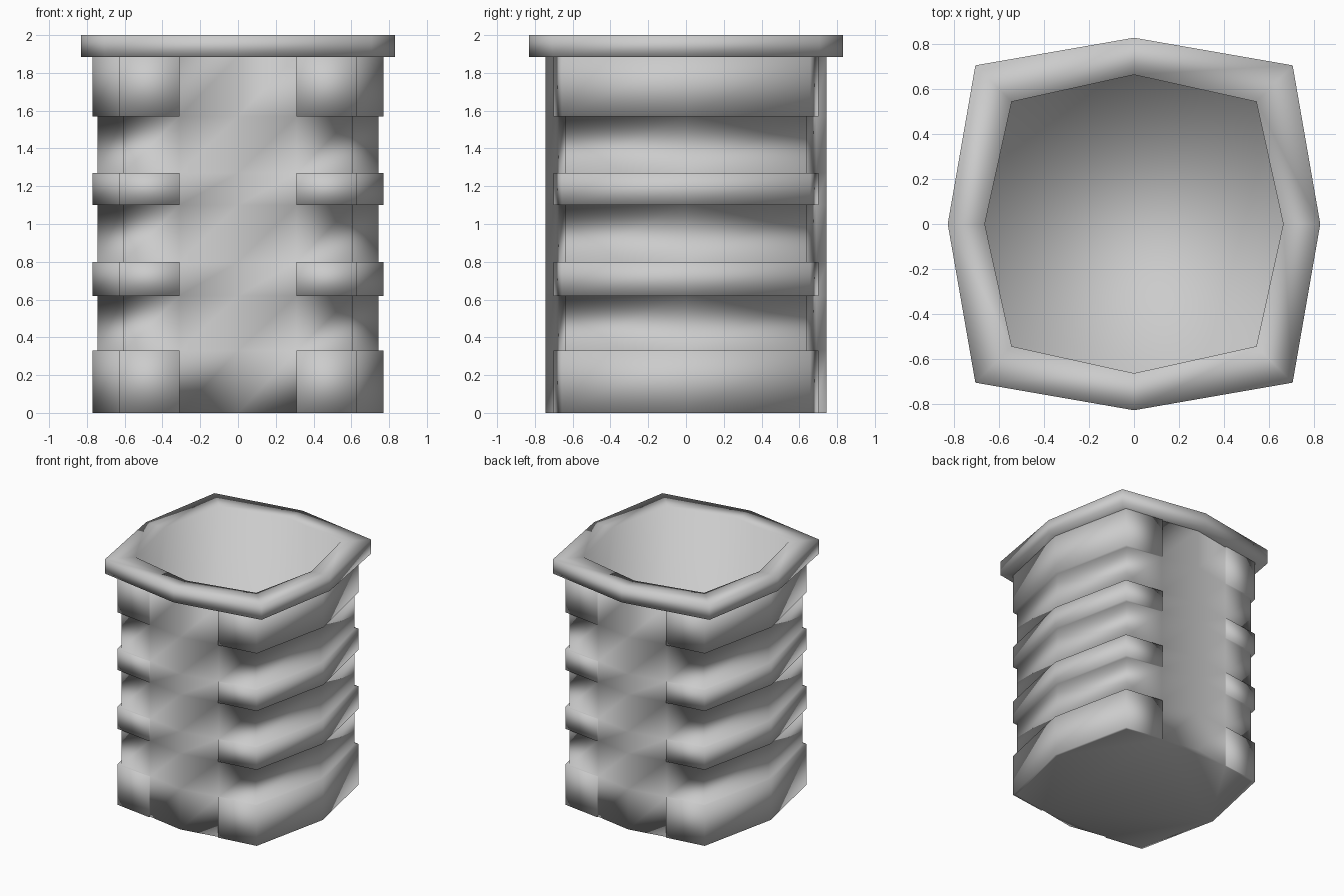
import bpy, bmesh

cube = bpy.data.objects.get("Cube")
if cube:
    bpy.data.objects.remove(cube, do_unlink=True)

grey = bpy.data.materials.new("light_grey")
grey.use_nodes = True
grey.diffuse_color = (0.6, 0.6, 0.6, 1)
grey.node_tree.nodes["Principled BSDF"].inputs["Base Color"].default_value = (0.6, 0.6, 0.6, 1)


def octagon(mid, corner):
    """Boxy octagon: four edge midpoints pushed out, four corners."""
    return [(0, -mid), (corner, -corner), (mid, 0), (corner, corner),
            (0, mid), (-corner, corner), (-mid, 0), (-corner, -corner)]


def add_ring(bm, outline, z):
    return [bm.verts.new((x, y, z)) for x, y in outline]


def bridge(bm, a, b):
    n = len(a)
    return [bm.faces.new((a[i], a[(i + 1) % n], b[(i + 1) % n], b[i])) for i in range(n)]


def finish(bm, name):
    bmesh.ops.recalc_face_normals(bm, faces=bm.faces[:])
    mesh = bpy.data.meshes.new(name)
    bm.to_mesh(mesh)
    bm.free()
    mesh.materials.append(grey)
    mesh.shade_smooth()
    obj = bpy.data.objects.new(name, mesh)
    bpy.context.collection.objects.link(obj)
    return obj


# Ribbed body: straight core, with raised bands on the two sides
PANEL = 0.31
quarter = [(0, -0.745), (PANEL, -0.69), (0.605, -0.637), (0.745, 0)]
right = quarter + [(x, -y) for x, y in quarter[2:0:-1]]
outline = right + [(-x, -y) for x, y in right]
levels = [0, 0.33, 0.62, 0.80, 1.10, 1.27, 1.57, 1.89]

bm = bmesh.new()
rings = [add_ring(bm, outline, z) for z in levels]
bands = []
for i in range(len(levels) - 1):
    faces = bridge(bm, rings[i], rings[i + 1])
    if i % 2 == 0:
        bands += [f for f in faces if abs(f.calc_center_median().x) > PANEL]
bm.faces.new(rings[0])
bm.normal_update()
raised = bmesh.ops.extrude_face_region(bm, geom=bands)["geom"]
for v in raised:
    if isinstance(v, bmesh.types.BMVert):
        side = 1 if v.co.x > 0 else -1
        front = (v.co.y > 0.1) - (v.co.y < -0.1)
        if abs(v.co.x) > PANEL + 0.01:
            v.co.x += side * 0.024
            v.co.y += front * 0.02
        else:
            v.co.y += front * 0.012
leftover = [f for f in bands if f.is_valid]
if leftover:
    bmesh.ops.delete(bm, geom=leftover, context="FACES_ONLY")
finish(bm, "ribbed_body")

# Rim and hollow inside, from the underside of the lip round to the floor
bm = bmesh.new()
inner, outer = octagon(0.665, 0.545), octagon(0.83, 0.707)
section = [(inner, 1.885), (outer, 1.885), (outer, 2.0), (inner, 2.0), (inner, 0.1)]
loops = [add_ring(bm, o, z) for o, z in section]
for a, b in zip(loops, loops[1:]):
    bridge(bm, a, b)
bm.faces.new(loops[-1])
finish(bm, "rim_and_liner")
